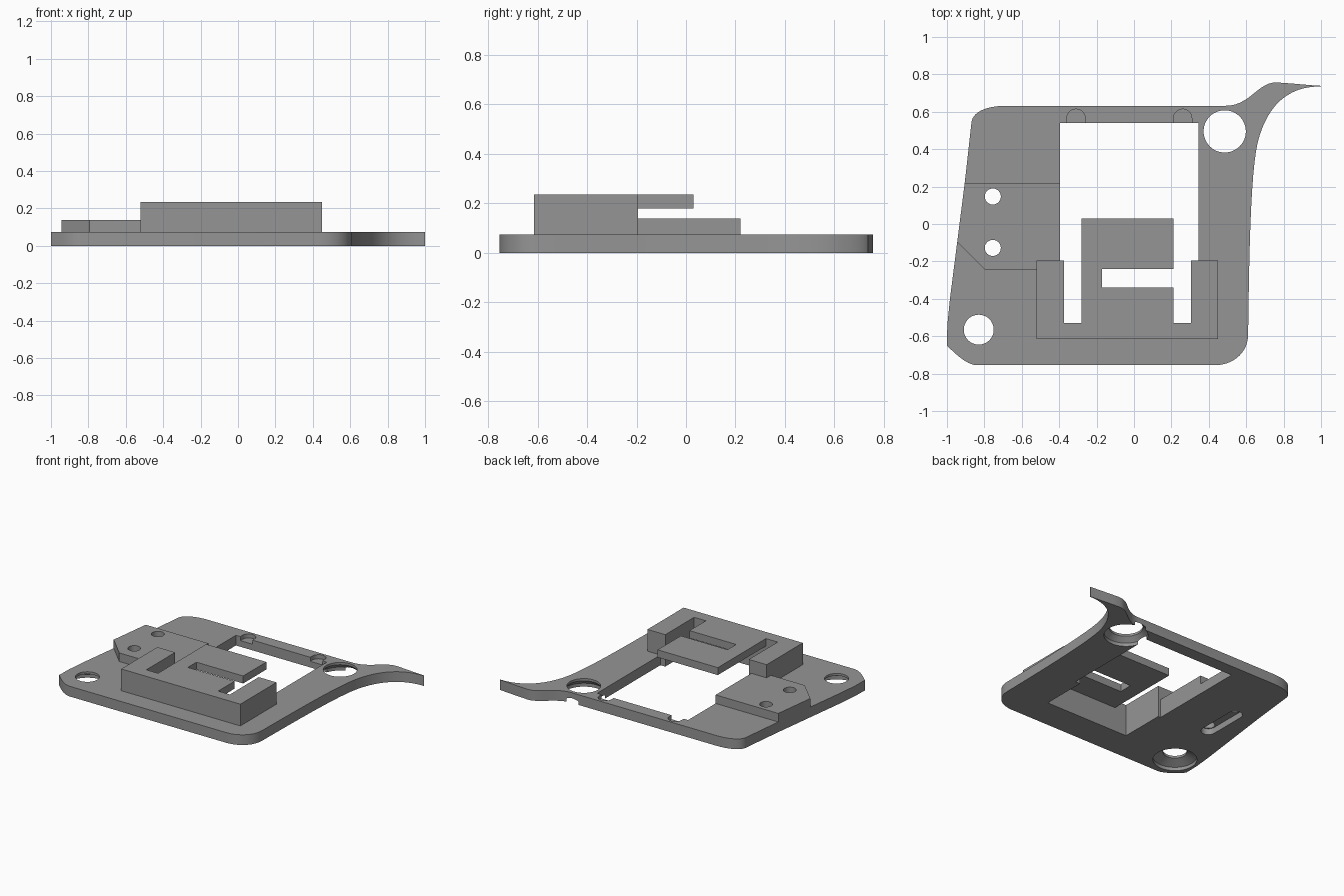
import bpy, bmesh, math
from mathutils import Vector
from mathutils.geometry import interpolate_bezier

if "Cube" in bpy.data.objects:
    bpy.data.objects.remove(bpy.data.objects["Cube"])

grey = bpy.data.materials.new("matte grey")
grey.diffuse_color = (0.30, 0.30, 0.30, 1)
grey.use_nodes = True
grey.node_tree.nodes["Principled BSDF"].inputs["Base Color"].default_value = grey.diffuse_color


def finish(name, bm):
    bmesh.ops.recalc_face_normals(bm, faces=bm.faces[:])
    me = bpy.data.meshes.new(name)
    bm.to_mesh(me)
    bm.free()
    me.materials.append(grey)
    ob = bpy.data.objects.new(name, me)
    bpy.context.collection.objects.link(ob)
    return ob


def prism(name, points, z0, z1):
    """Extrude a flat outline from z0 up to z1."""
    bm = bmesh.new()
    face = bm.faces.new([bm.verts.new((x, y, z0)) for x, y in points])
    top = bmesh.ops.extrude_face_region(bm, geom=[face])["geom"]
    bmesh.ops.translate(bm, vec=(0, 0, z1 - z0),
                        verts=[v for v in top if isinstance(v, bmesh.types.BMVert)])
    return finish(name, bm)


def rect(x0, x1, y0, y1):
    return [(x0, y0), (x1, y0), (x1, y1), (x0, y1)]


def arc(cx, cy, r, a0, a1, n):
    return [(cx + r * math.cos(math.radians(a0 + (a1 - a0) * i / n)),
             cy + r * math.sin(math.radians(a0 + (a1 - a0) * i / n))) for i in range(n + 1)]


def circle(cx, cy, r, n=48):
    return arc(cx, cy, r, 0, 360, n)[:-1]


def turned(name, cx, cy, profile, n=48):
    """Stack rings of (radius, height) into a closed round solid."""
    bm = bmesh.new()
    rings = [[bm.verts.new((x, y, z)) for x, y in circle(cx, cy, r, n)] for r, z in profile]
    for a, b in zip(rings, rings[1:]):
        for i in range(n):
            bm.faces.new((a[i], a[(i + 1) % n], b[(i + 1) % n], b[i]))
    bm.faces.new(rings[0])
    bm.faces.new(rings[-1])
    return finish(name, bm)


def cut(target, cutter):
    cutter.hide_render = True
    mod = target.modifiers.new("cut", 'BOOLEAN')
    mod.operation, mod.solver, mod.object = 'DIFFERENCE', 'EXACT', cutter
    bpy.context.view_layer.objects.active = target
    bpy.ops.object.modifier_apply(modifier=mod.name)
    bpy.data.objects.remove(cutter)


def bezier(a, b, c, d, n=14):
    pts = interpolate_bezier(*[Vector((p[0], p[1], 0)) for p in (a, b, c, d)], n)
    return [(p.x, p.y) for p in pts]


# Base plate outline, anticlockwise from the front left corner
outline = []
outline += bezier((-1, -.65), (-.95, -.70), (-.89, -.755), (-.84, -.755), 8)
outline += bezier((.43, -.755), (.53, -.755), (.605, -.69), (.61, -.60))
outline += bezier((.61, -.60), (.615, -.25), (.62, .25), (.66, .43))[1:]
outline += bezier((.66, .43), (.70, .60), (.80, .74), (1.0, .735))[1:]
outline += bezier((.998, .739), (.93, .742), (.85, .752), (.76, .757), 6)
outline += bezier((.76, .757), (.66, .757), (.62, .632), (.49, .632))[1:]
outline += bezier((-.68, .632), (-.78, .632), (-.855, .605), (-.868, .55))
outline += [(-.905, .22), (-.945, -.095), (-.984, -.40), (-.998, -.54)]
plate = prism("base_plate", outline, 0, .075)

# Main opening, narrower inside the housing
cut(plate, prism("opening", [(-.375, -.53), (.305, -.53), (.305, -.195), (.345, -.195),
                             (.345, .54), (-.395, .54), (-.395, -.195), (-.375, -.195)],
                 -.1, .2))

# Screw holes with countersinks on the underside
for x, y, r in ((-.83, -.565, .08), (.485, .495, .113)):
    cut(plate, turned("screw_hole", x, y,
                      [(.147, -.05), (.147, .025), (r, .058), (r, .15)]))

# Small round-ended pockets in the back rail
for x in (-.31, .26):
    cut(plate, prism("rail_pocket",
                     arc(x, .565, .049, 0, 180, 20) + [(x - .049, .50), (x + .049, .50)],
                     .045, .15))

# Raised block on the left with two pin holes and a slot below
block = prism("side_block", [(-.905, .22), (-.945, -.095), (-.795, -.245), (-.52, -.245),
                             (-.52, -.195), (-.395, -.195), (-.395, .22)], .075, .138)
PIN_X, PIN_Y, PIN_R = -.755, (-.128, .147), .043
for y in PIN_Y:
    for part in (plate, block):
        cut(part, prism("pin_hole", circle(PIN_X, y, PIN_R, 32), -.1, .3))
slot = arc(PIN_X, PIN_Y[1], .05, 0, 180, 16) + arc(PIN_X, PIN_Y[0], .05, 180, 360, 16)
cut(plate, prism("pin_slot", slot, -.1, .045))

# Housing walls around the front of the opening
prism("housing_walls", [(-.52, -.615), (.45, -.615), (.45, -.195), (.305, -.195),
                        (.305, -.53), (-.375, -.53), (-.375, -.195), (-.52, -.195)],
      .075, .235)

# Overhanging tongue with a side slot
prism("housing_tongue", [(-.28, -.53), (.21, -.53), (.21, -.34), (-.17, -.34),
                         (-.17, -.24), (.21, -.24), (.21, .03), (-.28, .03)], .18, .235)

# Smooth the curved walls, keep the edges crisp
for ob in bpy.context.collection.objects:
    ob.select_set(True)
    bpy.context.view_layer.objects.active = ob
bpy.ops.object.shade_smooth_by_angle(angle=math.radians(30))
